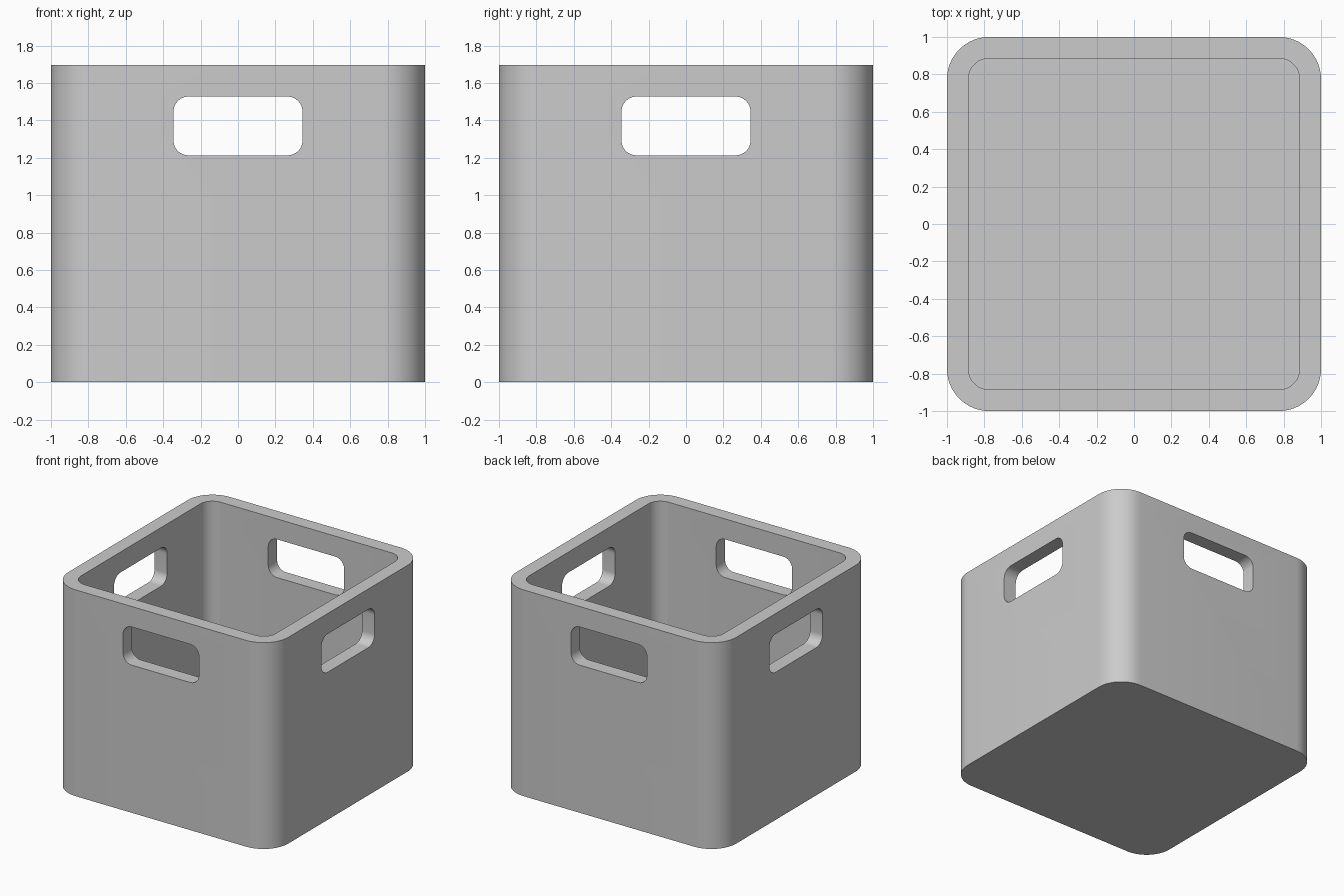
import bpy, bmesh, math
from mathutils import Matrix, Vector

if "Cube" in bpy.data.objects:
    bpy.data.objects.remove(bpy.data.objects["Cube"])

HEIGHT, WALL, FLOOR = 1.695, 0.115, 0.115
HALF, RADIUS = 1.0, 0.225

grey = bpy.data.materials.new("plain grey")
grey.use_nodes = True
colour = (0.6, 0.6, 0.6, 1)
grey.diffuse_color = colour
grey.node_tree.nodes["Principled BSDF"].inputs["Base Color"].default_value = colour


def rounded_rect(half_w, half_h, radius, steps=12):
    """Outline points of a rounded rectangle, counter-clockwise."""
    points = []
    for i, (sx, sy) in enumerate([(1, 1), (-1, 1), (-1, -1), (1, -1)]):
        for k in range(steps + 1):
            a = math.pi / 2 * (i + k / steps)
            points.append((sx * (half_w - radius) + radius * math.cos(a),
                           sy * (half_h - radius) + radius * math.sin(a)))
    return points


def loft(name, rings):
    """Join (outline, z) rings into a closed solid with capped ends."""
    bm = bmesh.new()
    loops = [[bm.verts.new((x, y, z)) for x, y in outline] for outline, z in rings]
    for low, high in zip(loops, loops[1:]):
        for i in range(len(low)):
            j = (i + 1) % len(low)
            bm.faces.new((low[i], low[j], high[j], high[i]))
    bm.faces.new(loops[0][::-1])
    bm.faces.new(loops[-1])
    mesh = bpy.data.meshes.new(name)
    bm.to_mesh(mesh)
    bm.free()
    obj = bpy.data.objects.new(name, mesh)
    bpy.context.collection.objects.link(obj)
    mesh.materials.append(grey)
    return obj


# Open box: outer wall up, over the rim, down the inner wall to the floor
outer = rounded_rect(HALF, HALF, RADIUS)
inner = rounded_rect(HALF - WALL, HALF - WALL, RADIUS - WALL)
box = loft("storage_box", [(outer, 0), (outer, HEIGHT), (inner, HEIGHT), (inner, FLOOR)])

# Rounded hand holes through all four walls
hole = rounded_rect(0.345, 0.157, 0.08)
bpy.context.view_layer.objects.active = box
for turn in range(4):
    cutter = loft("hand_hole_cutter", [(hole, 0.7), (hole, 1.2)])
    cutter.data.transform(Matrix.Translation(Vector((0, 0, 1.37)))
                          @ Matrix.Rotation(turn * math.pi / 2, 4, "Z")
                          @ Matrix.Rotation(math.pi / 2, 4, "X"))
    cutter.hide_render = True
    cut = box.modifiers.new("hand_hole", "BOOLEAN")
    cut.operation, cut.solver, cut.object = "DIFFERENCE", "EXACT", cutter
    bpy.ops.object.modifier_apply(modifier=cut.name)
    bpy.data.objects.remove(cutter)

# Smooth corners, crisp rims
bpy.ops.object.select_all(action="DESELECT")
box.select_set(True)
bpy.ops.object.shade_smooth_by_angle(angle=math.radians(30))
